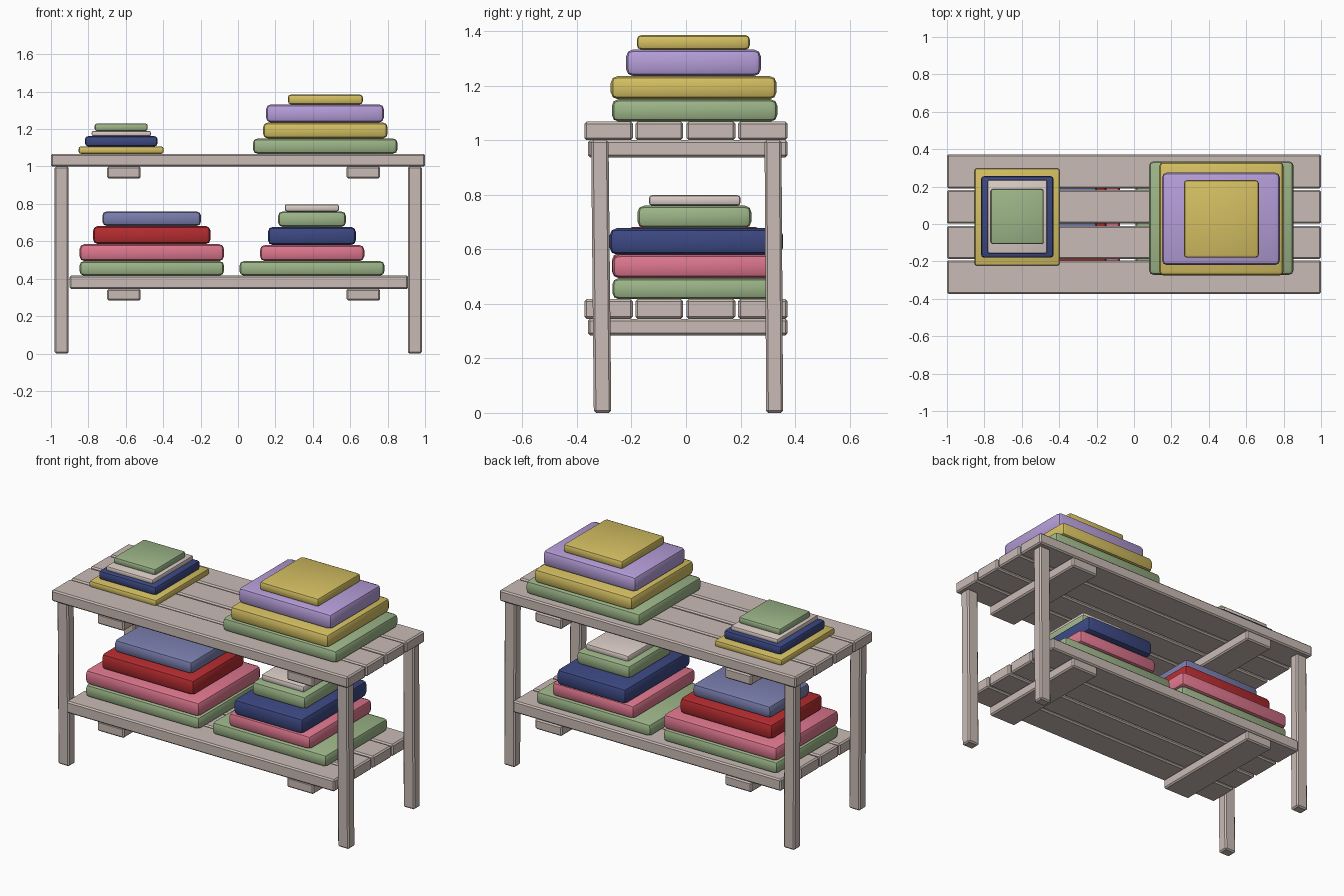
import bpy, bmesh
from mathutils import Vector

if "Cube" in bpy.data.objects:
    bpy.data.objects.remove(bpy.data.objects["Cube"])


def material(name, srgb):
    m = bpy.data.materials.new(name)
    lin = [(c / 255 / 12.92) if c < 11 else ((c / 255 + 0.055) / 1.055) ** 2.4 for c in srgb]
    m.diffuse_color = (*lin, 1)
    m.use_nodes = True
    m.node_tree.nodes["Principled BSDF"].inputs["Base Color"].default_value = m.diffuse_color
    return m


WOOD = material("pale_wood", (201, 187, 181))
CREAM = material("cream", (219, 204, 198))
GREEN = material("sage_green", (156, 181, 136))
YELLOW = material("mustard_yellow", (212, 191, 98))
PURPLE = material("lilac", (181, 157, 216))
NAVY = material("navy_blue", (60, 72, 130))
PINK = material("rose_pink", (220, 118, 141))
RED = material("red", (180, 44, 48))
SLATE = material("slate_blue", (121, 125, 172))


def box(name, x, y, z, mat, bevel, segments=1, lean=0.0):
    """Bevelled box from (min, max) ranges; lean shifts the top along y."""
    bm = bmesh.new()
    bmesh.ops.create_cube(bm, size=1)
    lo, hi = Vector((x[0], y[0], z[0])), Vector((x[1], y[1], z[1]))
    for v in bm.verts:
        t = v.co + Vector((0.5, 0.5, 0.5))
        up = t.z
        v.co = Vector([lo[i] + t[i] * (hi[i] - lo[i]) for i in range(3)])
        v.co.y += lean * up
    bmesh.ops.bevel(bm, geom=bm.edges[:], offset=bevel, segments=segments,
                    profile=0.5, affect='EDGES')
    bmesh.ops.recalc_face_normals(bm, faces=bm.faces)
    me = bpy.data.meshes.new(name)
    bm.to_mesh(me)
    bm.free()
    me.materials.append(mat)
    ob = bpy.data.objects.new(name, me)
    bpy.context.collection.objects.link(ob)
    return ob


# Two slatted shelves, each with two cross beams underneath
PLANKS_Y = [(-0.373, -0.195), (-0.186, -0.011), (0.002, 0.181), (0.191, 0.372)]
for shelf, x, z, beam_z in (("top", (-1, 1), (1.0, 1.068), 0.937),
                            ("lower", (-0.90, 0.91), (0.345, 0.417), 0.284)):
    for i, y in enumerate(PLANKS_Y):
        box(f"{shelf}_plank_{i + 1}", x, y, z, WOOD, 0.008)
    for side, bx in (("left", (-0.70, -0.52)), ("right", (0.58, 0.76))):
        box(f"{shelf}_{side}_beam", bx, (-0.36, 0.372), (beam_z, z[0]), WOOD, 0.008)

# Four legs, leaning very slightly
for side, x in (("left", (-0.98, -0.905)), ("right", (0.908, 0.983))):
    box(f"front_{side}_leg", x, (-0.338, -0.274), (0, 1.0), WOOD, 0.008, lean=-0.01)
    box(f"back_{side}_leg", x, (0.294, 0.356), (0, 1.0), WOOD, 0.008, lean=-0.006)

# Stacks of folded blankets: (colour, x range, y range, top height), bottom first
STACKS = {
    "top_right": (1.068, [
        (GREEN, (0.08, 0.853), (-0.272, 0.335), 1.15),
        (YELLOW, (0.134, 0.80), (-0.276, 0.332), 1.235),
        (PURPLE, (0.15, 0.78), (-0.22, 0.275), 1.332),
        (YELLOW, (0.267, 0.667), (-0.18, 0.234), 1.385)]),
    "top_left": (1.068, [
        (YELLOW, (-0.852, -0.398), (-0.222, 0.297), 1.107),
        (NAVY, (-0.818, -0.43), (-0.18, 0.256), 1.162),
        (CREAM, (-0.782, -0.466), (-0.157, 0.236), 1.19),
        (GREEN, (-0.766, -0.483), (-0.108, 0.187), 1.23)]),
    "lower_left": (0.417, [
        (GREEN, (-0.847, -0.075), (-0.27, 0.335), 0.494),
        (PINK, (-0.847, -0.075), (-0.272, 0.338), 0.585),
        (RED, (-0.775, -0.147), (-0.22, 0.28), 0.682),
        (SLATE, (-0.725, -0.198), (-0.165, 0.225), 0.76)]),
    "lower_right": (0.417, [
        (GREEN, (0.008, 0.783), (-0.27, 0.335), 0.494),
        (PINK, (0.118, 0.675), (-0.27, 0.337), 0.58),
        (NAVY, (0.16, 0.63), (-0.28, 0.356), 0.677),
        (GREEN, (0.214, 0.577), (-0.178, 0.24), 0.76),
        (CREAM, (0.25, 0.54), (-0.136, 0.2), 0.798)]),
}
for stack, (z, layers) in STACKS.items():
    for i, (mat, x, y, top) in enumerate(layers):
        box(f"{stack}_blanket_{i + 1}", x, y, (z, top), mat,
            min(0.3 * (top - z), 0.026), segments=2)
        z = top

# Smooth bevels, flat main faces
for ob in bpy.context.collection.objects:
    ob.select_set(True)
    bpy.context.view_layer.objects.active = ob
bpy.ops.object.shade_smooth_by_angle(angle=0.6)
